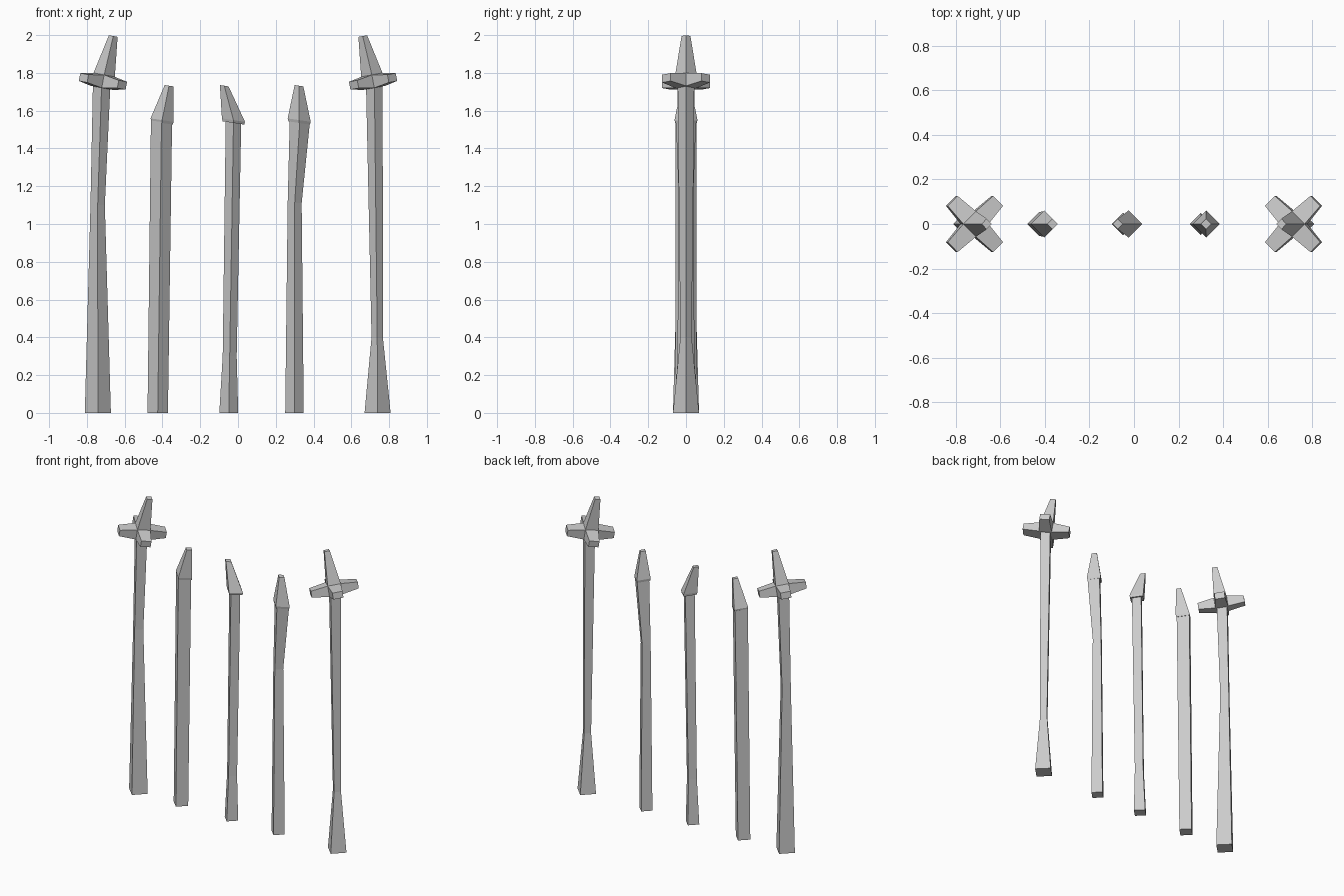
import bpy, bmesh, math
from mathutils import Matrix, Vector

cube = bpy.data.objects.get("Cube")
if cube:
    bpy.data.objects.remove(cube, do_unlink=True)

# One stone grey for everything
stone = bpy.data.materials.new("stone_grey")
stone.use_nodes = True
grey = (0.6, 0.6, 0.6, 1)
stone.diffuse_color = grey
stone.node_tree.nodes["Principled BSDF"].inputs["Base Color"].default_value = grey


def finish(name, bm):
    bmesh.ops.recalc_face_normals(bm, faces=bm.faces)
    mesh = bpy.data.meshes.new(name)
    bm.to_mesh(mesh)
    bm.free()
    mesh.materials.append(stone)
    obj = bpy.data.objects.new(name, mesh)
    bpy.context.collection.objects.link(obj)
    return obj


def loft(name, sections):
    """Join diamond sections given as (x, z, half diagonal, slope)."""
    bm = bmesh.new()
    rings = []
    for x, z, r, slope in sections:
        corners = ((r, 0), (0, r), (-r, 0), (0, -r))
        rings.append([bm.verts.new((x + dx, dy, z + dx * slope)) for dx, dy in corners])
    for low, high in zip(rings, rings[1:]):
        for i in range(4):
            j = (i + 1) % 4
            bm.faces.new((low[i], low[j], high[j], high[i]))
    bm.faces.new(rings[0][::-1])
    bm.faces.new(rings[-1])
    return finish(name, bm)


def extrude(bm, face, offset, wide, thick):
    """Pull one face out by an offset and taper it across and in height."""
    new = bmesh.ops.extrude_discrete_faces(bm, faces=[face])["faces"][0]
    mid = new.calc_center_median()
    for v in new.verts:
        d = v.co - mid
        v.co = mid + offset + Vector((d.x * wide, d.y * wide, d.z * thick))


def cross_head(name, side):
    """Tilted four-armed crosspiece with a leaning spire."""
    bm = bmesh.new()
    bmesh.ops.create_cube(bm, size=1)
    bmesh.ops.scale(bm, vec=(0.081, 0.081, 0.07), verts=bm.verts)
    bmesh.ops.rotate(bm, matrix=Matrix.Rotation(math.pi / 4, 3, "Z"), verts=bm.verts)
    bm.normal_update()
    for face in list(bm.faces):
        n = face.normal.copy()
        if n.z > 0.5:
            extrude(bm, face, Vector((-0.01 * side, 0, 0.211)), 0.41, 1)
        elif abs(n.z) < 0.5:
            extrude(bm, face, n * 0.106, 0.78, 0.6)
    tilt = Matrix.Rotation(math.radians(-10.5 * side), 4, "Y")
    bmesh.ops.transform(bm, verts=bm.verts,
                        matrix=Matrix.Translation((0.715 * side, 0, 1.755)) @ tilt)
    finish(name, bm)


# Tall outer posts
loft("right_tall_shaft", [(-0.742, 0, 0.069, 0), (-0.743, 1.1, 0.038, 0),
                          (-0.722, 1.735, 0.046, -0.18)])
loft("left_tall_shaft", [(0.739, 0, 0.069, 0), (0.737, 0.4, 0.03, 0),
                         (0.722, 1.735, 0.044, 0.18)])
cross_head("right_cross_head", -1)
cross_head("left_cross_head", 1)

# Short inner posts: shaft sections, head centre x, tip x
posts = {
    "right": ([(-0.425, 0, 0.054, 0), (-0.405, 1.54, 0.056, -0.15)], -0.402, -0.365),
    "middle": ([(-0.049, 0, 0.05, 0), (-0.044, 0.3, 0.037, 0),
                (-0.024, 1.54, 0.041, -0.15)], -0.024, -0.073),
    "left": ([(0.299, 0, 0.049, 0), (0.3, 1.11, 0.037, 0),
              (0.327, 1.54, 0.053, -0.15)], 0.324, 0.323),
}
for side, (shaft, head_x, tip_x) in posts.items():
    loft(side + "_short_shaft", shaft)
    loft(side + "_spear_head", [(head_x, 1.535, 0.057, -0.15), (head_x, 1.55, 0.061, -0.15),
                                (tip_x, 1.732, 0.023, -0.15)])
